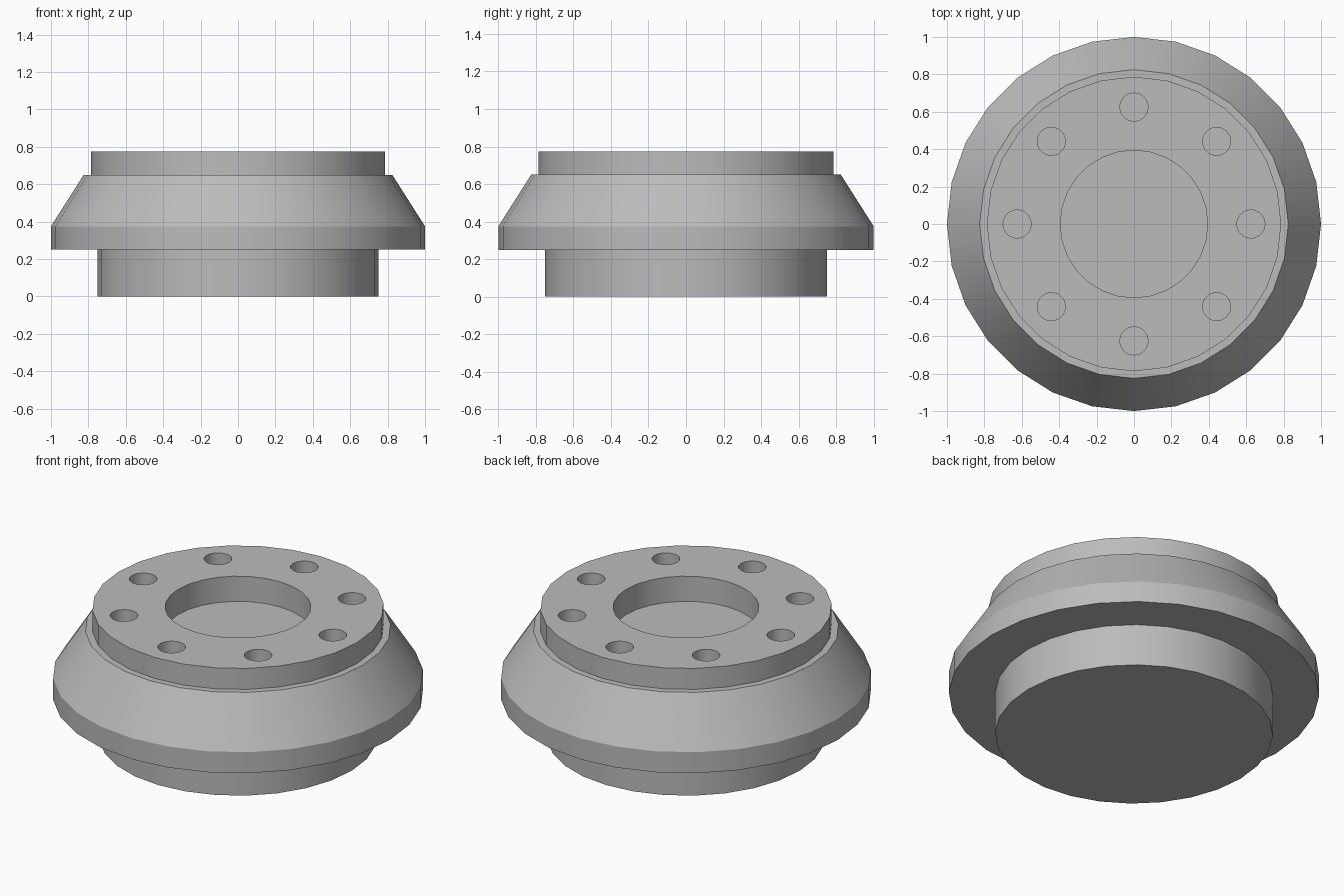
import bpy, bmesh
from math import sin, cos, tau, radians

cube = bpy.data.objects.get("Cube")
if cube:
    bpy.data.objects.remove(cube, do_unlink=True)

TOP = 0.775
SIDES = 28

metal = bpy.data.materials.new("plain grey metal")
metal.use_nodes = True
grey = (0.5, 0.5, 0.5, 1)
metal.diffuse_color = grey
metal.node_tree.nodes["Principled BSDF"].inputs["Base Color"].default_value = grey


def lathe(name, profile, sides):
    """Closed solid from (radius, z) points, bottom to top, with flat caps."""
    bm = bmesh.new()
    rings = [[bm.verts.new((r * cos(tau * i / sides), r * sin(tau * i / sides), z))
              for i in range(sides)] for r, z in profile]
    for low, high in zip(rings, rings[1:]):
        for i in range(sides):
            j = (i + 1) % sides
            bm.faces.new((low[i], low[j], high[j], high[i]))
    bm.faces.new(rings[0][::-1])
    bm.faces.new(rings[-1])
    mesh = bpy.data.meshes.new(name)
    bm.to_mesh(mesh)
    bm.free()
    mesh.materials.append(metal)
    obj = bpy.data.objects.new(name, mesh)
    bpy.context.collection.objects.link(obj)
    return obj


def cut(target, cutter):
    """Subtract the cutter and remove it."""
    cutter.hide_render = True
    mod = target.modifiers.new("cut", 'BOOLEAN')
    mod.operation = 'DIFFERENCE'
    mod.solver = 'EXACT'
    mod.object = cutter
    bpy.context.view_layer.objects.active = target
    bpy.ops.object.modifier_apply(modifier=mod.name)
    bpy.data.objects.remove(cutter, do_unlink=True)


# Stepped hub: lower spigot, flange rim, tapered shoulder, ledge, top disc
hub = lathe("flanged_hub", [(0.75, 0), (0.75, 0.25), (1, 0.25), (1, 0.375),
                            (0.825, 0.65), (0.787, 0.65), (0.787, TOP)], SIDES)

# Shallow central recess
cut(hub, lathe("recess_cutter", [(0.394, TOP - 0.15), (0.394, TOP + 0.1)], SIDES))

# Ring of eight blind bolt holes
for k in range(8):
    hole = lathe("bolt_hole_cutter", [(0.075, TOP - 0.15), (0.075, TOP + 0.1)], SIDES)
    a = tau * k / 8
    hole.location = (0.625 * cos(a), 0.625 * sin(a), 0)
    cut(hub, hole)

# Smooth round walls, crisp rims
bpy.ops.object.select_all(action='DESELECT')
hub.select_set(True)
bpy.context.view_layer.objects.active = hub
bpy.ops.object.shade_smooth_by_angle(angle=radians(25))
